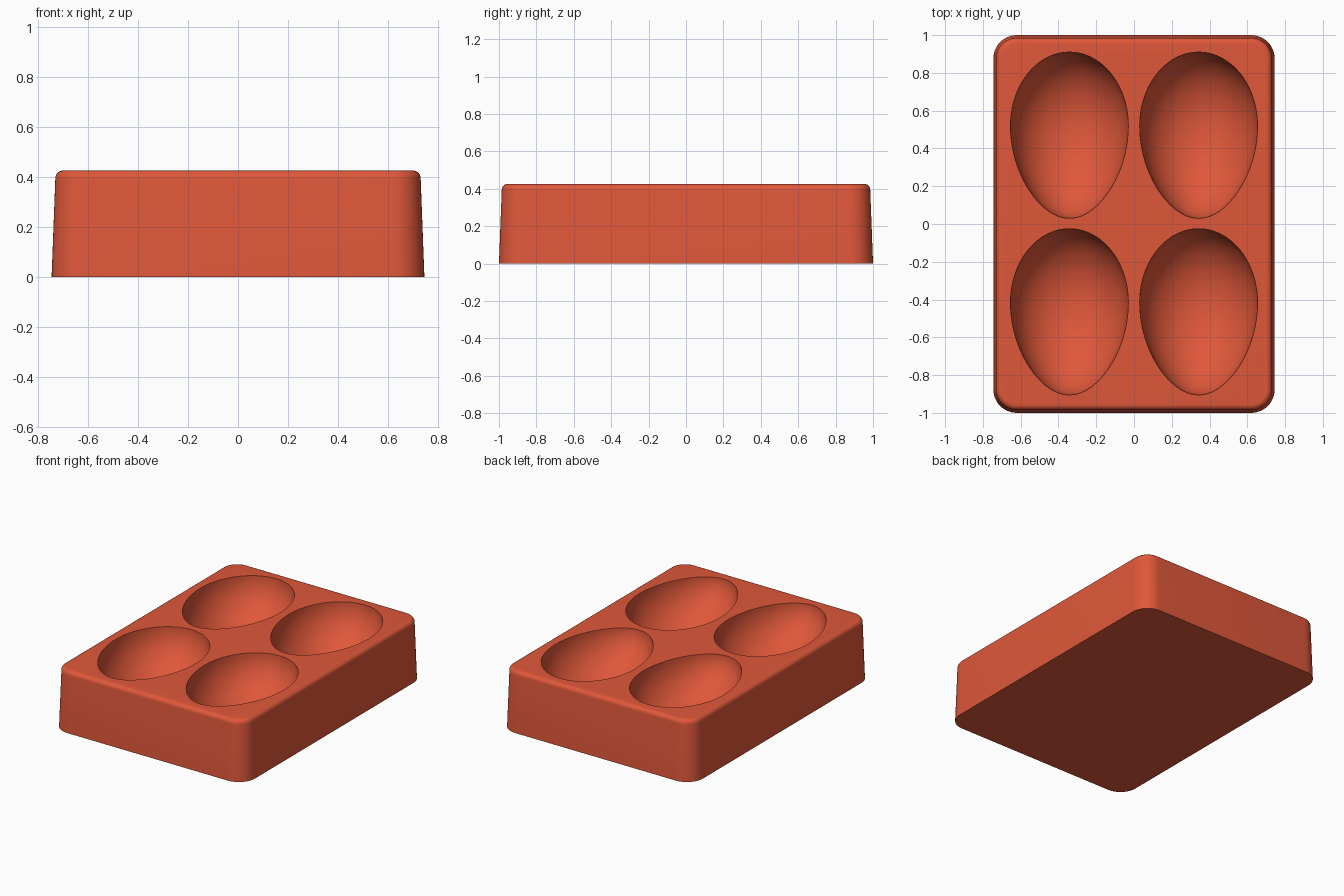
import bpy
import bmesh
from math import sin, cos, pi, radians
from mathutils import Matrix

if "Cube" in bpy.data.objects:
    bpy.data.objects.remove(bpy.data.objects["Cube"], do_unlink=True)

HALF_X, HALF_Y, HEIGHT = 0.745, 1.0, 0.425
CORNER, FILLET, DRAFT = 0.125, 0.03, 0.015

red = bpy.data.materials.new("terracotta red")
red.use_nodes = True
colour = (0.74, 0.097, 0.042, 1)
red.diffuse_color = colour
red.node_tree.nodes["Principled BSDF"].inputs["Base Color"].default_value = colour


def make_object(name, bm):
    bmesh.ops.recalc_face_normals(bm, faces=bm.faces)
    mesh = bpy.data.meshes.new(name)
    bm.to_mesh(mesh)
    bm.free()
    mesh.materials.append(red)
    obj = bpy.data.objects.new(name, mesh)
    bpy.context.collection.objects.link(obj)
    return obj


def rounded_ring(bm, z, inset, steps=12):
    """Rounded rectangle at height z, moved inward by inset."""
    radius = CORNER - inset
    ring = []
    for quarter, (sx, sy) in enumerate([(1, 1), (-1, 1), (-1, -1), (1, -1)]):
        for i in range(steps + 1):
            a = (quarter + i / steps) * pi / 2
            ring.append(bm.verts.new((sx * (HALF_X - CORNER) + radius * cos(a),
                                      sy * (HALF_Y - CORNER) + radius * sin(a), z)))
    return ring


# Tray body: drafted walls with a rounded top edge
bm = bmesh.new()
sections = [(0, 0)]
for i in range(7):
    a = i / 6 * pi / 2
    sections.append((HEIGHT - FILLET + FILLET * sin(a), DRAFT + FILLET * (1 - cos(a))))
rings = [rounded_ring(bm, z, inset) for z, inset in sections]
for low, high in zip(rings, rings[1:]):
    for i in range(len(low)):
        j = (i + 1) % len(low)
        bm.faces.new((low[i], low[j], high[j], high[i]))
bm.faces.new(rings[0])
bm.faces.new(rings[-1])
tray = make_object("egg_tray", bm)

# Egg-shaped cutters, blunt end towards the back
bm = bmesh.new()
for x in (-0.342, 0.342):
    for y in (-0.415, 0.52):
        egg = bmesh.ops.create_uvsphere(bm, u_segments=64, v_segments=40, radius=1,
                                        matrix=Matrix.Rotation(radians(90), 4, "X"))
        for v in egg["verts"]:
            t = max(0, -v.co.y)
            width = 0.312 * (1 - 0.1 * t * t)
            length = 0.39 if v.co.y > 0 else 0.49
            v.co = (x + v.co.x * width, y + v.co.y * length, HEIGHT + 0.001 + v.co.z * width)
cutter = make_object("egg_cutter", bm)
cutter.hide_render = True

# Cut the hollows, then discard the cutter
hollows = tray.modifiers.new("hollows", "BOOLEAN")
hollows.operation = "DIFFERENCE"
hollows.solver = "EXACT"
hollows.object = cutter
bpy.ops.object.select_all(action="DESELECT")
tray.select_set(True)
bpy.context.view_layer.objects.active = tray
bpy.ops.object.modifier_apply(modifier=hollows.name)
bpy.data.objects.remove(cutter, do_unlink=True)
bpy.ops.object.shade_smooth_by_angle(angle=radians(30))
